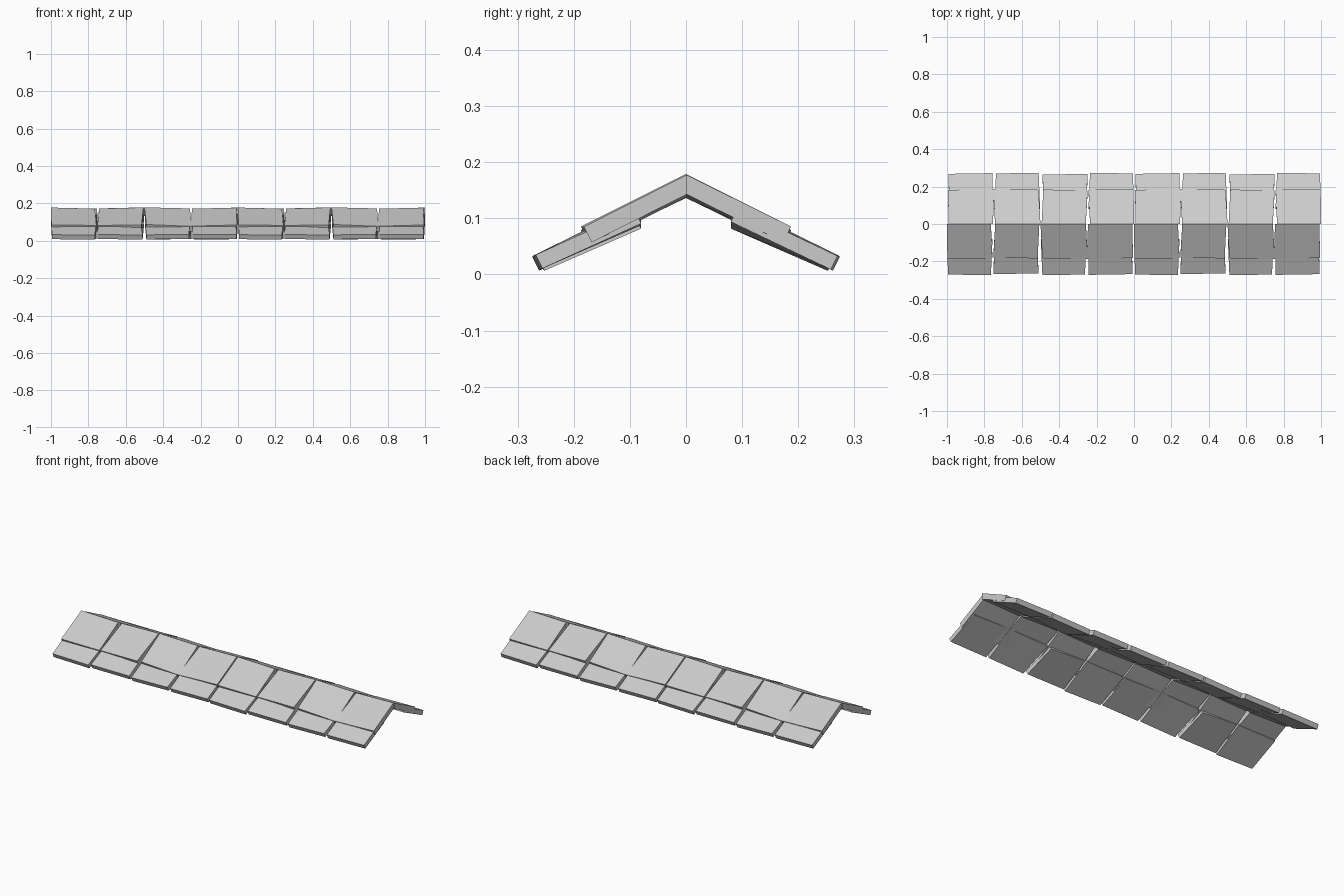
import bpy, bmesh, math

if "Cube" in bpy.data.objects:
    bpy.data.objects.remove(bpy.data.objects["Cube"])

SLOPE = 0.5                      # roof pitch
RIDGE = 0.178                    # height of the ridge
N = math.hypot(1, SLOPE)


def tile(bm, left, right, t):
    """Thin slab; left/right = (x_top, x_low, y_top, y_low, dz_top, dz_low)."""
    tops, bots = [], []
    for xt, xl, yt, yl, dt, dl in (left, right):
        for x, y, d in ((xt, yt, dt), (xl, yl, dl)):
            z = RIDGE - SLOPE * y + d
            tops.append(bm.verts.new((x, -y, z)))
            if y < 0.02:         # plumb cut where the two slopes meet
                bots.append(bm.verts.new((x, -y, z - t * N)))
            else:                # square cut elsewhere
                bots.append(bm.verts.new((x, -y + t * SLOPE / N, z - t / N)))
    order = (0, 1, 3, 2)
    bm.faces.new([tops[i] for i in order])
    bm.faces.new([bots[i] for i in reversed(order)])
    for a, b in zip(order, order[1:] + order[:1]):
        bm.faces.new((tops[a], bots[a], bots[b], tops[b]))
    bmesh.ops.recalc_face_normals(bm, faces=bm.faces)


# Per column: x at ridge and at lower end for both sides, lower y, height tilts
upper = [
    ((-1.00, -0.998, 0, 0.187, 0.000, 0.001), (-0.765, -0.757, 0, 0.183, -0.007, -0.004)),
    ((-0.742, -0.752, 0, 0.180, -0.006, -0.006), (-0.506, -0.515, 0, 0.184, 0.000, 0.000)),
    ((-0.500, -0.490, 0, 0.183, 0.001, 0.001), (-0.257, -0.248, 0, 0.187, -0.005, -0.007)),
    ((-0.246, -0.252, 0, 0.187, -0.006, -0.006), (-0.008, -0.006, 0, 0.182, -0.001, -0.002)),
]
lower = [
    ((-0.998, -0.995, 0.092, 0.270, -0.014, -0.010), (-0.757, -0.765, 0.092, 0.274, -0.012, -0.010)),
    ((-0.745, -0.752, 0.092, 0.268, -0.012, -0.010), (-0.520, -0.510, 0.092, 0.264, -0.026, -0.015)),
    ((-0.498, -0.490, 0.092, 0.274, -0.020, -0.009), (-0.255, -0.262, 0.092, 0.270, -0.010, -0.008)),
    ((-0.246, -0.243, 0.092, 0.272, -0.010, -0.008), (-0.012, -0.008, 0.092, 0.268, -0.017, -0.009)),
]


def course(name, rows, t, turn):
    bm = bmesh.new()
    for shift in (0, 1):         # the four-tile pattern repeats twice
        for left, right in rows:
            l = (left[0] + shift, left[1] + shift) + left[2:]
            r = (right[0] + shift, right[1] + shift) + right[2:]
            tile(bm, l, r, t)
    me = bpy.data.meshes.new(name)
    bm.to_mesh(me)
    bm.free()
    ob = bpy.data.objects.new(name, me)
    ob.rotation_euler.z = turn
    bpy.context.collection.objects.link(ob)


# Both slopes: the back is the front turned half way round
for side, turn in (("front", 0), ("back", math.pi)):
    course(side + "_upper_shingles", upper, 0.031, turn)
    course(side + "_lower_shingles", lower, 0.027, turn)
